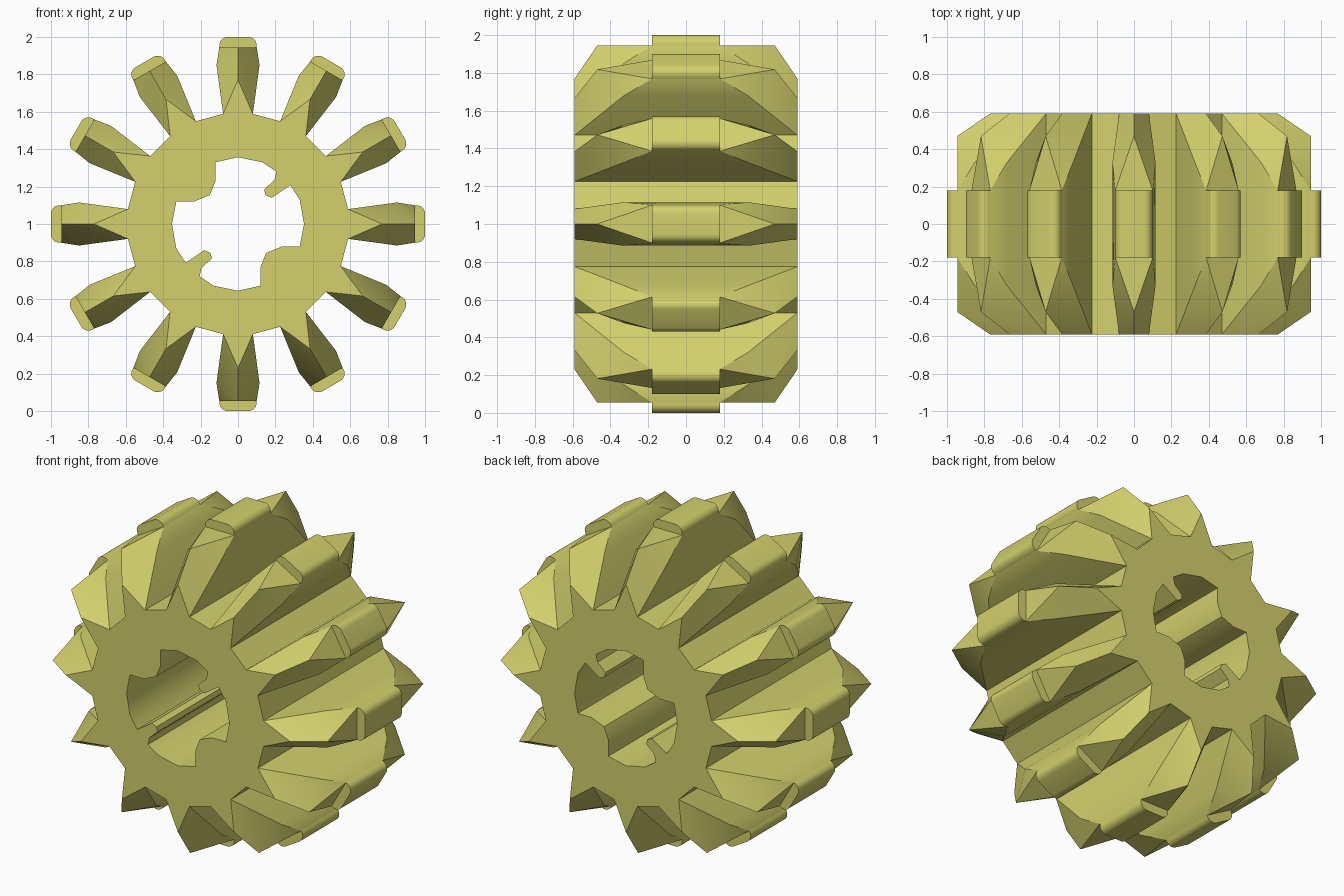
import bpy, bmesh
from math import sin, cos, pi, radians
from mathutils import Matrix

cube = bpy.data.objects.get("Cube")
if cube:
    bpy.data.objects.remove(cube)

TEETH = 12
HALF = 0.59          # half depth of the gear
CAP_HALF = 0.18      # half depth of the tooth caps
ROOT = 0.594         # radius at the tooth roots
ROOT_ANGLE = radians(7.7)
TIP = 0.945          # radius of the tooth top below the cap

mat = bpy.data.materials.new("olive_yellow")
mat.use_nodes = True
COLOR = (0.655, 0.635, 0.152, 1)
mat.diffuse_color = COLOR
mat.node_tree.nodes["Principled BSDF"].inputs["Base Color"].default_value = COLOR


def finish(bm, name, angle):
    """Turn a bmesh into a shaded object resting on the ground."""
    bm.normal_update()
    mesh = bpy.data.meshes.new(name)
    bm.to_mesh(mesh)
    bm.free()
    mesh.materials.append(mat)
    obj = bpy.data.objects.new(name, mesh)
    bpy.context.collection.objects.link(obj)
    obj.location.z = 1
    bpy.ops.object.select_all(action='DESELECT')
    obj.select_set(True)
    bpy.context.view_layer.objects.active = obj
    bpy.ops.object.shade_smooth_by_angle(angle=radians(angle))
    return obj


def repeat_around(bm):
    """Copy the geometry once for every tooth around the y axis."""
    source = bm.verts[:] + bm.edges[:] + bm.faces[:]
    for i in range(1, TEETH):
        copy = bmesh.ops.duplicate(bm, geom=source)["geom"]
        verts = [g for g in copy if isinstance(g, bmesh.types.BMVert)]
        bmesh.ops.rotate(bm, verts=verts, cent=(0, 0, 0),
                         matrix=Matrix.Rotation(2 * pi * i / TEETH, 3, 'Y'))


def loop(bm, points, y):
    verts = [bm.verts.new((x, y, z)) for x, z in points]
    return [bm.edges.new((verts[i - 1], verts[i])) for i in range(len(verts))]


# Hub: ring with a keyed bore; half of the bore is repeated by point symmetry
half_bore = [(0, .357), (.13, .33), (.205, .28), (.195, .235), (.14, .185),
             (.147, .155), (.18, .14), (.28, .207), (.33, .13), (.353, 0),
             (.33, -.12), (.235, -.12), (.15, -.155), (.12, -.23), (.12, -.33)]
bore = half_bore + [(-x, -z) for x, z in half_bore]
rim = []
for i in range(TEETH):
    for side in (-1, 1):
        a = 2 * pi * i / TEETH + side * ROOT_ANGLE
        rim.append((ROOT * sin(a), ROOT * cos(a)))

bm = bmesh.new()
edges = loop(bm, rim, -HALF) + loop(bm, bore, -HALF)
bmesh.ops.triangle_fill(bm, edges=edges, use_beauty=True, normal=(0, -1, 0))
ext = bmesh.ops.extrude_face_region(bm, geom=bm.faces[:], use_keep_orig=True)
moved = [g for g in ext["geom"] if isinstance(g, bmesh.types.BMVert)]
bmesh.ops.translate(bm, verts=moved, vec=(0, 2 * HALF, 0))
bmesh.ops.recalc_face_normals(bm, faces=bm.faces[:])
# Open the rim strips hidden underneath the teeth
hidden = []
for f in bm.faces:
    c = f.calc_center_median()
    if abs(f.normal.y) < 0.5 and (c.x ** 2 + c.z ** 2) ** 0.5 > 0.5:
        if any(c.x * sin(2 * pi * i / TEETH) + c.z * cos(2 * pi * i / TEETH)
               > ROOT * cos(ROOT_ANGLE) - 0.002 for i in range(TEETH)):
            hidden.append(f)
bmesh.ops.delete(bm, geom=hidden, context='FACES')
finish(bm, "hub", 30)

# Teeth: wedge-ended blocks, pointed toward the front and back
bm = bmesh.new()
root_x, root_z = ROOT * sin(ROOT_ANGLE), ROOT * cos(ROOT_ANGLE)
for end in (-1, 1):
    for z, y in ((0.77, HALF), (TIP, 0.47)):
        bm.verts.new((0, end * y, z))
    for side in (-1, 1):
        for x, y, z in ((root_x, HALF, root_z), (0.115, 0.33, 0.85),
                        (0.1, CAP_HALF, TIP)):
            bm.verts.new((side * x, end * y, z))
bmesh.ops.convex_hull(bm, input=bm.verts[:])
bmesh.ops.recalc_face_normals(bm, faces=bm.faces[:])
bottom = [f for f in bm.faces if all(v.co.z < root_z + 0.001 for v in f.verts)]
bmesh.ops.delete(bm, geom=bottom, context='FACES')
repeat_around(bm)
finish(bm, "teeth", 25)

# Caps: short rounded bars along the tooth tops
bm = bmesh.new()
corner = [(0.055 + 0.045 * sin(t * pi / 12), 0.955 + 0.045 * cos(t * pi / 12))
          for t in range(7)]
profile = corner + [(0.1, TIP), (-0.1, TIP)] + [(-x, z) for x, z in corner[::-1]]
loops = [[bm.verts.new((x, y, z)) for x, z in profile]
         for y in (-CAP_HALF, CAP_HALF)]
for ring in loops:
    bm.faces.new(ring)
for i in range(len(profile)):
    bm.faces.new((loops[0][i - 1], loops[0][i], loops[1][i], loops[1][i - 1]))
bmesh.ops.recalc_face_normals(bm, faces=bm.faces[:])
repeat_around(bm)
finish(bm, "tooth_caps", 35)
